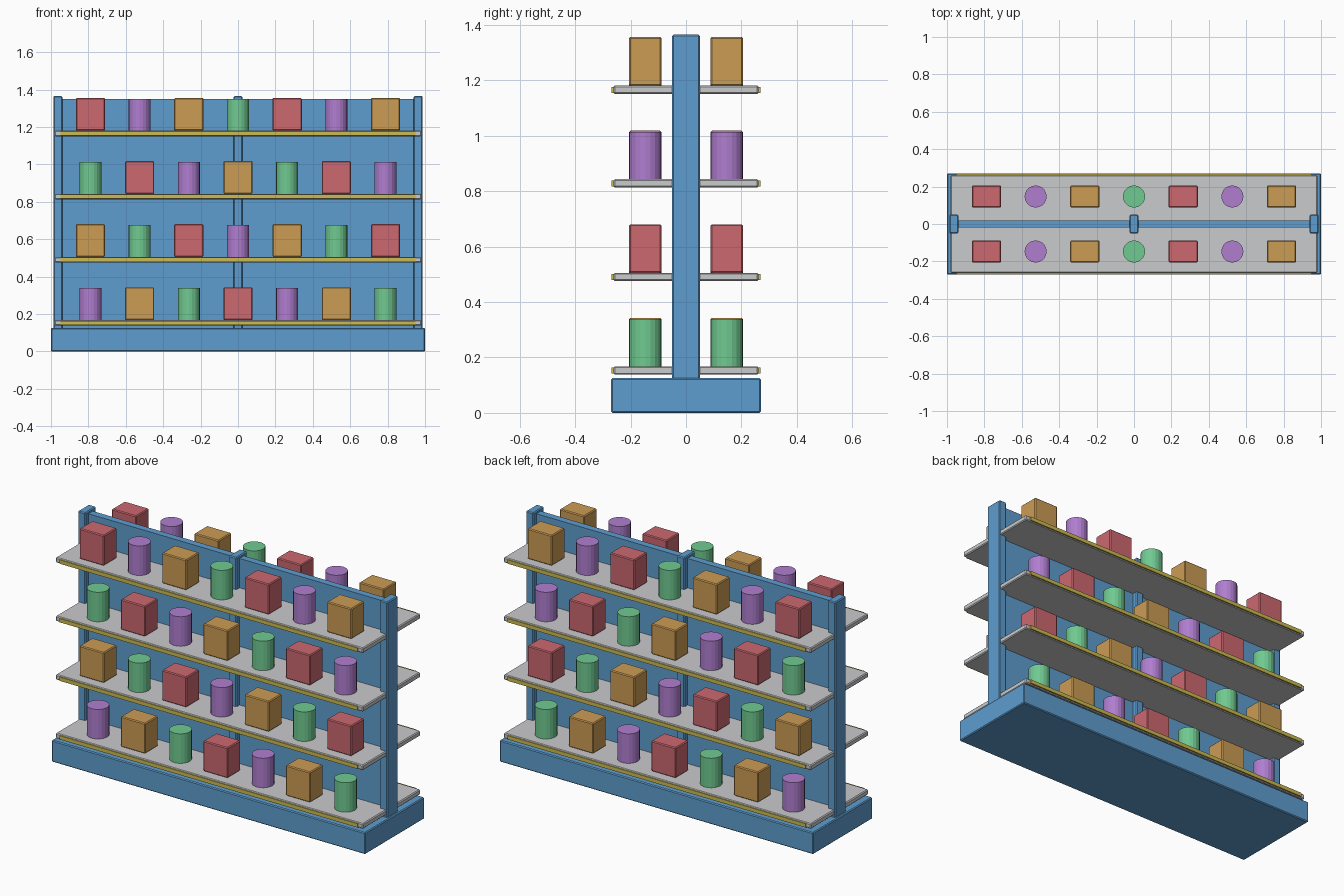
import bpy, bmesh
from mathutils import Matrix

cube = bpy.data.objects.get("Cube")
if cube:
    bpy.data.objects.remove(cube, do_unlink=True)


def material(name, rgb):
    linear = [((c / 255 + 0.055) / 1.055) ** 2.4 for c in rgb] + [1]
    m = bpy.data.materials.new(name)
    m.use_nodes = True
    m.diffuse_color = linear
    m.node_tree.nodes["Principled BSDF"].inputs["Base Color"].default_value = linear
    return m


blue = material("blue frame", (94, 157, 207))
grey = material("grey shelf", (202, 203, 205))
yellow = material("yellow strip", (205, 187, 82))
red = material("red box", (204, 104, 112))
purple = material("purple can", (176, 126, 208))
orange = material("orange box", (204, 156, 84))
green = material("green can", (112, 202, 145))


def finish(name, bm, mat):
    mesh = bpy.data.meshes.new(name)
    bm.to_mesh(mesh)
    bm.free()
    mesh.materials.append(mat)
    obj = bpy.data.objects.new(name, mesh)
    bpy.context.collection.objects.link(obj)
    return obj


def box(name, mat, x, y, z, bevel=0.005):
    """Box from (low, high) ranges on each axis, with a small edge bevel."""
    bm = bmesh.new()
    bmesh.ops.create_cube(bm, size=1)
    for v in bm.verts:
        v.co = [r[0] if c < 0 else r[1] for c, r in zip(v.co, (x, y, z))]
    if bevel:
        bmesh.ops.bevel(bm, geom=bm.edges[:], offset=bevel, segments=1,
                        affect='EDGES', profile=0.5)
    return finish(name, bm, mat)


def can(name, mat, x, y, z, radius=0.059, height=0.17):
    bm = bmesh.new()
    bmesh.ops.create_cone(bm, cap_ends=True, segments=20, radius1=radius,
                          radius2=radius, depth=height,
                          matrix=Matrix.Translation((x, y, z + height / 2)))
    return finish(name, bm, mat)


# Plinth, back panel and uprights
box("base", blue, (-1, 1), (-0.27, 0.27), (0, 0.125))
box("back_panel", blue, (-0.96, 0.96), (-0.02, 0.02), (0.12, 1.35), 0)
for label, x in (("right", -0.963), ("centre", 0), ("left", 0.963)):
    box(label + "_post", blue, (x - 0.024, x + 0.024), (-0.05, 0.05), (0.12, 1.365))

# Shelves on both sides, each with a label strip and a row of goods
goods = [("red_box", red, True), ("purple_can", purple, False),
         ("orange_box", orange, True), ("green_can", green, False)]
for side, s in (("front", -1), ("back", 1)):
    def span(a, b):
        return sorted((s * a, s * b))

    for row in range(4):
        top = 0.168 + 0.3375 * row
        tag = f"{side}_{row + 1}"
        box(f"shelf_{tag}", grey, (-0.98, 0.98), span(0.015, 0.262), (top - 0.03, top))
        box(f"label_strip_{tag}", yellow, (-0.95, 0.95), span(0.258, 0.269),
            (top - 0.026, top - 0.004), 0)
        for i in range(7):
            name, mat, is_box = goods[(i + row + 1) % 4]
            x = (i - 3) * 0.263
            if is_box:
                box(f"{name}_{tag}_{i + 1}", mat, (x - 0.078, x + 0.078),
                    span(0.088, 0.206), (top, top + 0.175))
            else:
                can(f"{name}_{tag}_{i + 1}", mat, x, s * 0.147, top)
